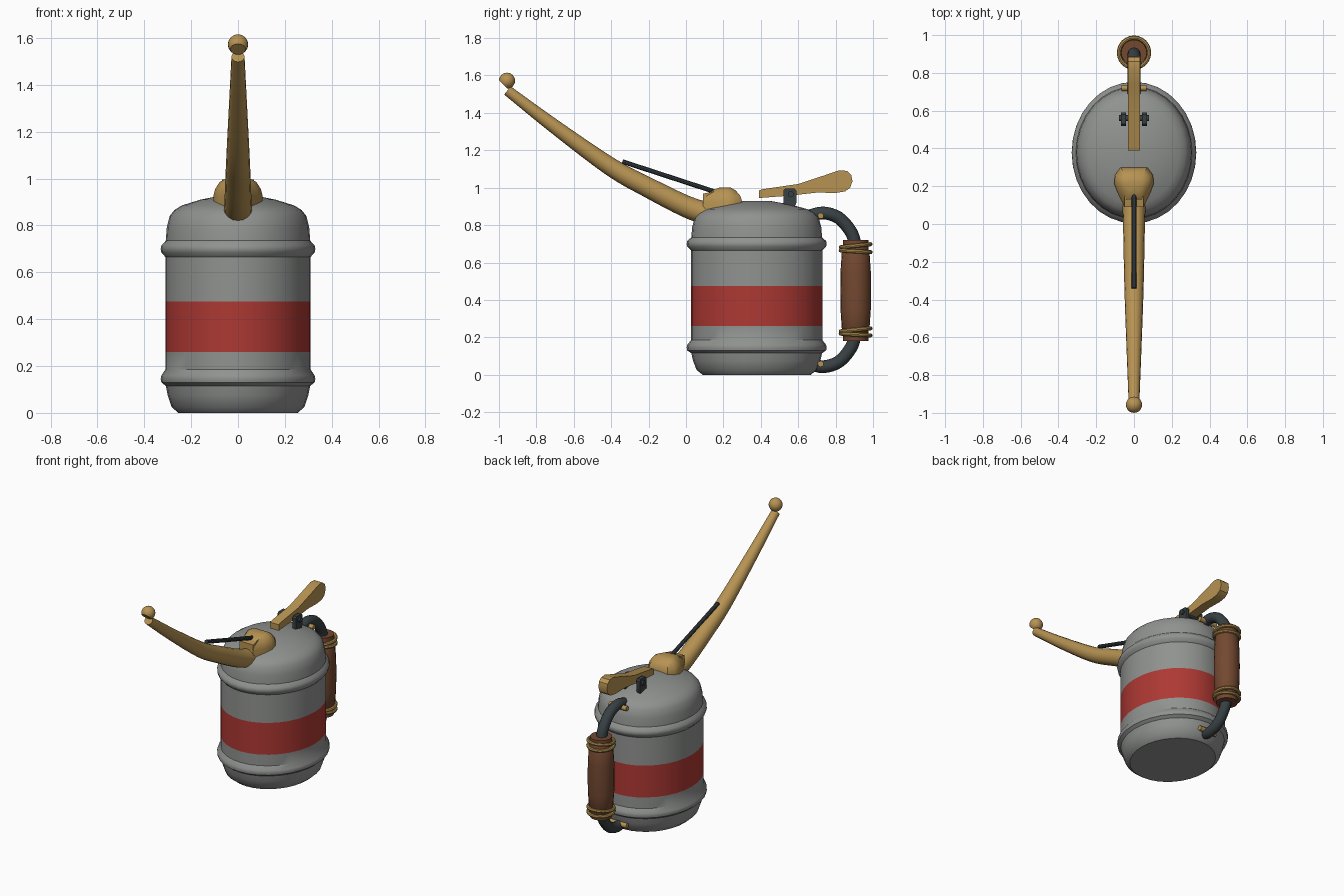
import bpy, bmesh, math
from mathutils import Vector

if "Cube" in bpy.data.objects:
    bpy.data.objects.remove(bpy.data.objects["Cube"])


def material(name, rgb):
    m = bpy.data.materials.new(name)
    m.use_nodes = True
    m.diffuse_color = (*rgb, 1)
    m.node_tree.nodes["Principled BSDF"].inputs["Base Color"].default_value = (*rgb, 1)
    return m


GREY = material("grey paint", (0.28, 0.29, 0.28))
RED = material("red paint", (0.42, 0.04, 0.033))
BRASS = material("brass", (0.47, 0.29, 0.085))
LEATHER = material("brown leather", (0.17, 0.065, 0.03))
IRON = material("dark iron", (0.04, 0.052, 0.057))


def finish(name, bm, mats, angle=35):
    bmesh.ops.recalc_face_normals(bm, faces=bm.faces)
    me = bpy.data.meshes.new(name)
    bm.to_mesh(me)
    bm.free()
    ob = bpy.data.objects.new(name, me)
    bpy.context.collection.objects.link(ob)
    for m in mats:
        me.materials.append(m)
    bpy.ops.object.select_all(action="DESELECT")
    ob.select_set(True)
    bpy.context.view_layer.objects.active = ob
    bpy.ops.object.shade_smooth_by_angle(angle=math.radians(angle))
    return ob


def loft(name, rings, mats, closed=False, angle=35):
    """Skin a row of equal rings of points, capping the ends."""
    bm = bmesh.new()
    vs = [[bm.verts.new(p) for p in ring] for ring in rings]
    pairs = list(zip(vs, vs[1:])) + ([(vs[-1], vs[0])] if closed else [])
    for a, b in pairs:
        for i in range(len(a)):
            j = (i + 1) % len(a)
            bm.faces.new((a[i], a[j], b[j], b[i]))
    if not closed:
        bm.faces.new(vs[0])
        bm.faces.new(vs[-1])
    return finish(name, bm, mats, angle)


def turns(n):
    return [(math.cos(2 * math.pi * i / n), math.sin(2 * math.pi * i / n)) for i in range(n)]


def lathe(name, profile, centre_y, mats, n=32, stretch=1.0, closed=False):
    rings = [[(r * c, centre_y + r * s * stretch, z) for c, s in turns(n)] for r, z in profile]
    return loft(name, rings, mats, closed)


def smooth_path(pts, steps=4):
    """Catmull-Rom samples through (y, z, radius) points."""
    p = [Vector(q) for q in pts]
    p = [2 * p[0] - p[1]] + p + [2 * p[-1] - p[-2]]
    out = []
    for a, b, c, d in zip(p, p[1:], p[2:], p[3:]):
        for k in range(steps):
            t = k / steps
            out.append(0.5 * (2 * b + (c - a) * t + (2 * a - 5 * b + 4 * c - d) * t * t
                              + (3 * b - a - 3 * c + d) * t ** 3))
    return out + [p[-2]]


def tube(name, pts, mats, n=12, steps=4):
    path = smooth_path(pts, steps)
    rings = []
    for i, q in enumerate(path):
        d = path[min(i + 1, len(path) - 1)] - path[max(i - 1, 0)]
        d = Vector((d.x, d.y)).normalized()
        rings.append([(q.z * c, q.x - d.y * q.z * s, q.y + d.x * q.z * s) for c, s in turns(n)])
    return loft(name, rings, mats)


def prism(name, outline, x0, x1, mats):
    return loft(name, [[(x, y, z) for y, z in outline] for x in (x0, x1)], mats)


def rod_x(name, y, z, r, half, mats):
    return prism(name, [(y + r * c, z + r * s) for c, s in turns(12)], -half, half, mats)


# Can body with rolled beads and a painted band
body = lathe("can_body", [
    (0.255, 0), (0.283, 0.025), (0.3, 0.075), (0.308, 0.115), (0.327, 0.13), (0.33, 0.145),
    (0.327, 0.16), (0.31, 0.185), (0.31, 0.26), (0.31, 0.475), (0.31, 0.665), (0.327, 0.685),
    (0.33, 0.7), (0.327, 0.715), (0.308, 0.735), (0.304, 0.79), (0.292, 0.84), (0.272, 0.865),
    (0.24, 0.885), (0.16, 0.91), (0.07, 0.928)], 0.378, [GREY, RED], stretch=1.135)
for f in body.data.polygons:
    f.material_index = int(0.26 < f.center.z < 0.475)

# Curved tapering spout
tube("spout", [(0.13, 0.855, 0.062), (0, 0.9, 0.058), (-0.2, 1.0, 0.054), (-0.4, 1.11, 0.049),
               (-0.7, 1.325, 0.038), (-0.955, 1.52, 0.028)], [BRASS], n=16)

# Ball nozzle with a flat mouth facing forward and down
bm = bmesh.new()
bmesh.ops.create_uvsphere(bm, u_segments=20, v_segments=12, radius=0.043)
mouth = Vector((0, -0.7, -0.7)).normalized()
cut = bmesh.ops.bisect_plane(bm, geom=bm.verts[:] + bm.edges[:] + bm.faces[:],
                             plane_co=mouth * 0.028, plane_no=mouth, clear_outer=True)
bmesh.ops.holes_fill(bm, edges=[e for e in bm.edges if e.is_boundary])
bmesh.ops.translate(bm, verts=bm.verts, vec=(0, -0.957, 1.572))
finish("nozzle_ball", bm, [BRASS])

# Brace rod between collar and spout
tube("spout_brace", [(0.18, 0.97, 0.013), (-0.34, 1.14, 0.013)], [IRON], n=10, steps=1)

# Collar at the spout root
half = [(0.05, 0.09), (0.085, 0.16), (0.105, 0.215), (0.1, 0.26), (0.07, 0.3)]
outline = half + [(-x, y) for x, y in reversed(half)]
rings = [[(x * s, 0.215 + (y - 0.215) * t, z) for x, y in outline]
         for s, t, z in ((1, 1, 0.87), (1, 1, 0.925), (0.93, 0.9, 0.955),
                         (0.75, 0.6, 0.985), (0.5, 0.3, 1.0))]
loft("spout_collar", rings, [BRASS])
prism("collar_tongue", [(0.09, 0.9), (0.09, 0.968), (0.15, 0.98), (0.22, 0.99), (0.22, 0.9)],
      -0.05, 0.05, [BRASS])

# Thumb lever
prism("thumb_lever", [(0.39, 0.945), (0.39, 0.985), (0.41, 0.992), (0.6, 1.02), (0.74, 1.066),
                      (0.82, 1.093), (0.86, 1.09), (0.883, 1.07), (0.89, 1.035), (0.878, 1.0),
                      (0.85, 0.98), (0.8, 0.972), (0.7, 0.974), (0.55, 0.957)],
      -0.032, 0.032, [BRASS])

# Lever bracket and pivot
for side, label in ((1, "left"), (-1, "right")):
    prism(f"lever_bracket_{label}", [(0.52, 0.88), (0.52, 0.985), (0.53, 0.995), (0.58, 0.995),
                                     (0.59, 0.985), (0.59, 0.92), (0.575, 0.88)],
          side * 0.042, side * 0.068, [IRON])
rod_x("lever_pivot", 0.56, 0.965, 0.016, 0.08, [IRON])

# Handle brackets, mirrored top and bottom, with rivets
for label, base, sign in (("upper", 0.865, 1), ("lower", 0.043, -1)):
    tube(f"handle_tube_{label}", [
        (y, base + sign * dz, 0.034) for y, dz in
        ((0.66, -0.015), (0.735, 0), (0.815, -0.025), (0.875, -0.09), (0.9, -0.15), (0.905, -0.23))],
        [IRON])
    rod_x(f"handle_rivet_{label}", 0.72, base - sign * 0.015, 0.016, 0.065, [BRASS])

# Leather grip with end cuffs
lathe("grip", [(0.068, 0.18), (0.068, 0.235), (0.074, 0.245), (0.081, 0.35), (0.082, 0.45),
               (0.081, 0.55), (0.074, 0.655), (0.068, 0.665), (0.068, 0.72)], 0.907, [LEATHER], n=20)

# Paired binding rings, slightly tilted
for i, z in enumerate((0.215, 0.24, 0.66, 0.69)):
    tilt = 0.1 if i % 2 else -0.06
    ring = lathe(f"grip_ring_{i + 1}", [(0.08 + 0.011 * c, 0.011 * s) for c, s in turns(8)],
                 0, [BRASS], n=24, closed=True)
    ring.location = (0, 0.907, z)
    ring.rotation_euler = (tilt, 0, 0)
